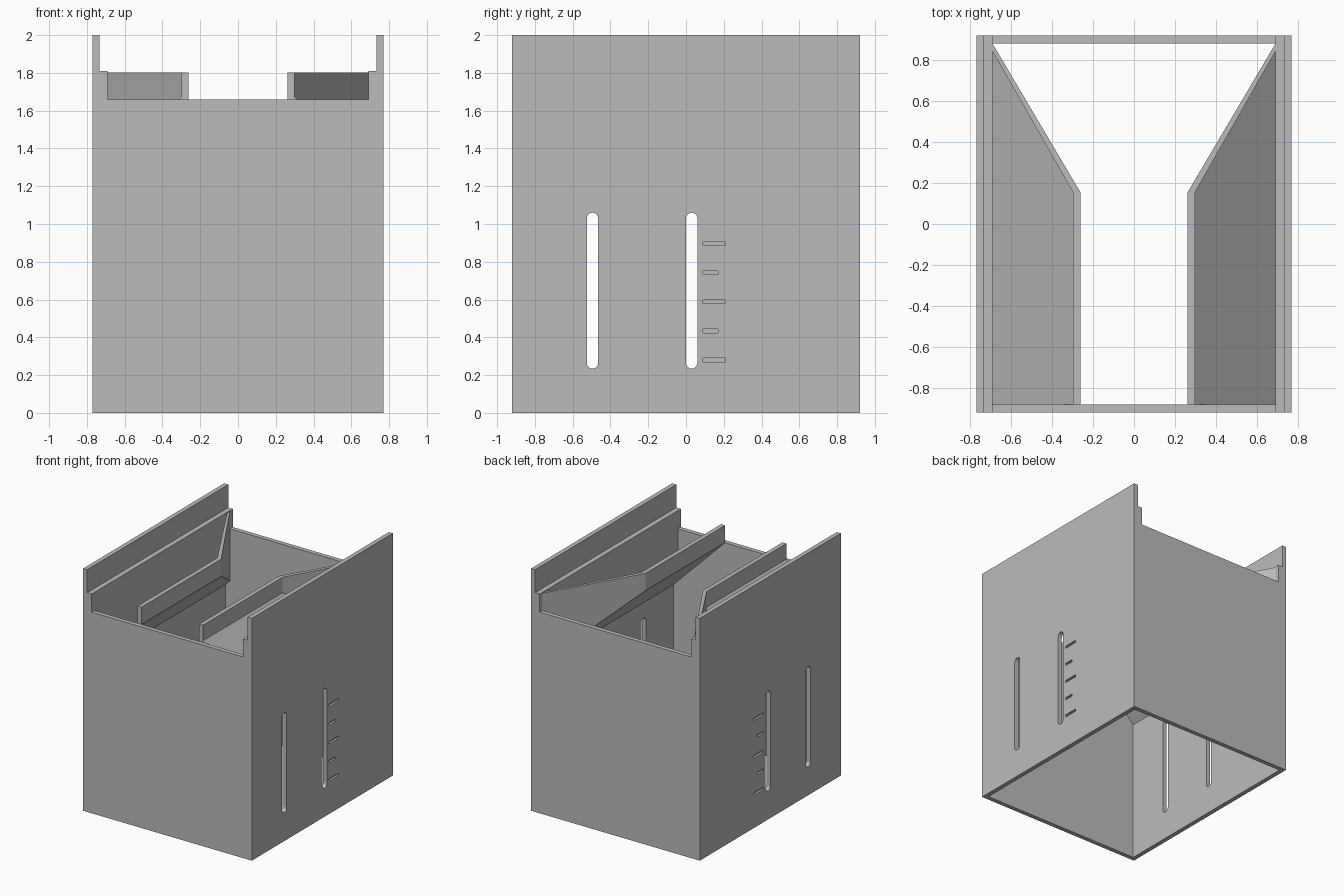
import bpy
import bmesh
import math

if "Cube" in bpy.data.objects:
    bpy.data.objects.remove(bpy.data.objects["Cube"])

# Overall sizes
HX, HY, WALL = 0.77, 0.92, 0.037
IX, IY = HX - WALL, HY - WALL
RIM, LEDGE, TOP = 1.66, 1.81, 2.0
RAIL = 0.692
GUIDE_IN, GUIDE_OUT, GUIDE_TOP = 0.262, 0.298, 1.803

gray = bpy.data.materials.new("light gray plastic")
gray.use_nodes = True
gray.diffuse_color = (0.5, 0.5, 0.5, 1)
gray.node_tree.nodes["Principled BSDF"].inputs["Base Color"].default_value = (0.5, 0.5, 0.5, 1)


def loft(name, ring_a, ring_b):
    """Closed solid between two matching rings of points."""
    bm = bmesh.new()
    a = [bm.verts.new(p) for p in ring_a]
    b = [bm.verts.new(p) for p in ring_b]
    bm.faces.new(a)
    bm.faces.new(b)
    n = len(a)
    for i in range(n):
        j = (i + 1) % n
        bm.faces.new((a[i], a[j], b[j], b[i]))
    bmesh.ops.recalc_face_normals(bm, faces=bm.faces)
    mesh = bpy.data.meshes.new(name)
    bm.to_mesh(mesh)
    bm.free()
    mesh.materials.append(gray)
    obj = bpy.data.objects.new(name, mesh)
    bpy.context.collection.objects.link(obj)
    return obj


def along_x(name, yz, x0, x1):
    return loft(name, [(x0, y, z) for y, z in yz], [(x1, y, z) for y, z in yz])


def rect(y0, y1, z0, z1):
    return [(y0, z0), (y1, z0), (y1, z1), (y0, z1)]


def capsule(y, r, z0, z1, steps=12):
    """Upright slot outline with round ends."""
    pts = []
    for z, start in ((z1 - r, 0), (z0 + r, math.pi)):
        for i in range(steps + 1):
            t = start + math.pi * i / steps
            pts.append((y + r * math.cos(t), z + r * math.sin(t)))
    return pts


def cut(obj, cutter):
    cutter.hide_render = True
    mod = obj.modifiers.new("cut", 'BOOLEAN')
    mod.object = cutter
    mod.operation = 'DIFFERENCE'
    mod.solver = 'EXACT'
    bpy.ops.object.select_all(action='DESELECT')
    bpy.context.view_layer.objects.active = obj
    obj.select_set(True)
    bpy.ops.object.modifier_apply(modifier=mod.name)
    bpy.data.objects.remove(cutter)


def under(x):
    """Height of the 45 degree underside of the ramps."""
    return RIM - (abs(x) - GUIDE_IN)


def ramp_prism(name, plan, top):
    return loft(name, [(x, y, under(x)) for x, y in plan],
                [(x, y, top(x)) for x, y in plan])


# Front and back walls, with stepped corners beside the low rim
outline = [(-IX, 0), (IX, 0), (IX, LEDGE), (RAIL, LEDGE), (RAIL, RIM),
           (-RAIL, RIM), (-RAIL, LEDGE), (-IX, LEDGE)]
for name, y0, y1 in (("front_wall", -HY, -IY), ("back_wall", IY, HY)):
    loft(name, [(x, y0, z) for x, z in outline], [(x, y1, z) for x, z in outline])

for side, s in (("left", 1), ("right", -1)):
    # Tall side wall with two slots and a row of engraved marks
    wall = along_x(side + "_wall", rect(-HY, HY, 0, TOP), s * IX, s * HX)
    for y in (-0.495, 0.03):
        cut(wall, along_x("slot_cutter", capsule(y, 0.03, 0.235, 1.06),
                          s * (IX - 0.1), s * (HX + 0.1)))
    for i in range(5):
        z = 0.28 + i * 0.154
        length = 0.08 if i % 2 else 0.12
        cut(wall, along_x("mark_cutter", rect(0.09, 0.09 + length, z - 0.01, z + 0.01),
                          s * (HX - 0.018), s * (HX + 0.1)))

    # Thickened ledge along the inside of the wall
    ledge = [(s * RAIL, -IY), (s * IX, -IY), (s * IX, IY), (s * RAIL, IY)]
    ramp_prism(side + "_ledge", ledge, lambda x: LEDGE)

    # Upright guide that flares out to the back corner
    guide = [(GUIDE_IN, -IY), (GUIDE_IN, 0.155), (RAIL, IY), (RAIL, 0.845),
             (GUIDE_OUT, 0.155), (GUIDE_OUT, -IY)]
    ramp_prism(side + "_guide", [(s * x, y) for x, y in guide], lambda x: GUIDE_TOP)

    # Sloped ramp joining the guide to the wall
    ramp = [(GUIDE_IN, -IY), (GUIDE_IN, 0.155), (RAIL, IY), (RAIL, -IY)]
    ramp_prism(side + "_ramp", [(s * x, y) for x, y in ramp], lambda x: under(x) + 0.05)
